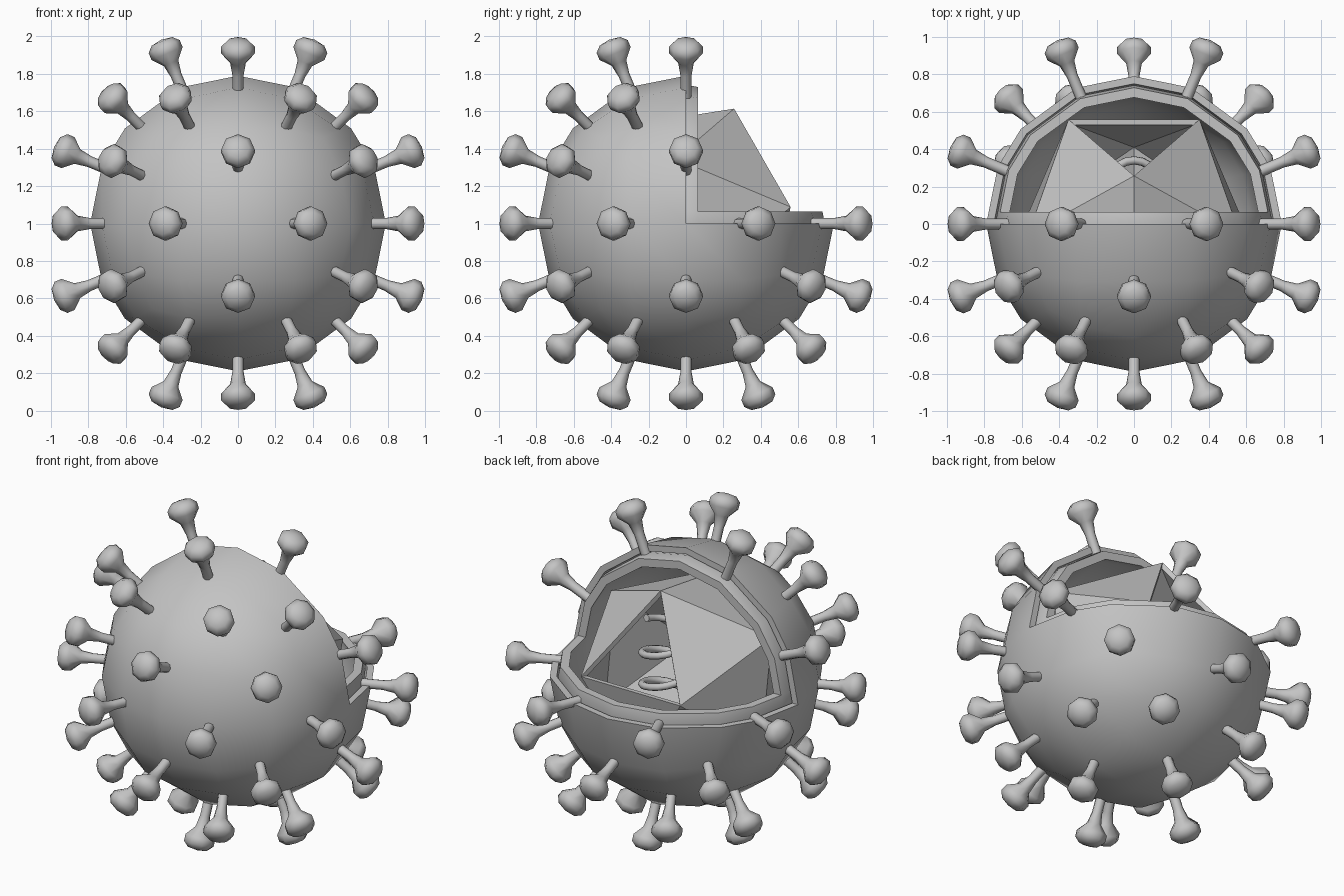
import bpy, bmesh, math
from itertools import permutations, product
from mathutils import Vector, Matrix

if "Cube" in bpy.data.objects:
    bpy.data.objects.remove(bpy.data.objects["Cube"])

CENTRE = Vector((0, 0, 1))

grey = bpy.data.materials.new("plain grey")
grey.use_nodes = True
colour = (0.55, 0.55, 0.55, 1)
grey.diffuse_color = colour
grey.node_tree.nodes["Principled BSDF"].inputs["Base Color"].default_value = colour


def add_object(name, data):
    obj = bpy.data.objects.new(name, data)
    bpy.context.collection.objects.link(obj)
    obj.location = CENTRE
    return obj


def finish(name, bm, smooth=None):
    bmesh.ops.recalc_face_normals(bm, faces=bm.faces)
    mesh = bpy.data.meshes.new(name)
    bm.to_mesh(mesh)
    bm.free()
    mesh.materials.append(grey)
    obj = add_object(name, mesh)
    if smooth:
        bpy.ops.object.select_all(action="DESELECT")
        obj.select_set(True)
        bpy.context.view_layer.objects.active = obj
        bpy.ops.object.shade_smooth_by_angle(angle=math.radians(smooth))
    return obj


def cube_ball(bm, radius):
    """Low-poly ball made from a cube with four by four quads a side."""
    ball = bmesh.new()
    bmesh.ops.create_cube(ball, size=2)
    bmesh.ops.subdivide_edges(ball, edges=ball.edges[:], cuts=3, use_grid_fill=True)
    for v in ball.verts:
        a = [abs(c) for c in v.co]
        big = a.index(max(a))
        p = v.co.copy()
        for i in range(3):
            if i != big:
                other = 3 - big - i
                p[i] *= 1 - 0.16 * (1 - a[other])
        v.co = p.normalized() * radius
    mesh = bpy.data.meshes.new("ball_temp")
    ball.to_mesh(mesh)
    ball.free()
    bm.from_mesh(mesh)
    bpy.data.meshes.remove(mesh)


def cut_shell(name, outer, inner, cut):
    """Hollow ball with the upper back quarter removed beyond the cut offset."""
    bm = bmesh.new()
    for radius in (outer, inner):
        cube_ball(bm, radius)
    for axis in ((0, 1, 0), (0, 0, 1)):
        bmesh.ops.bisect_plane(bm, geom=bm.verts[:] + bm.edges[:] + bm.faces[:],
                               dist=1e-5, plane_co=Vector(axis) * cut, plane_no=axis)
    gone = []
    for f in bm.faces:
        c = f.calc_center_median()
        if c.y > cut and c.z > cut:
            gone.append(f)
    bmesh.ops.delete(bm, geom=gone, context="FACES")
    rims = [e for e in bm.edges if e.is_boundary]
    bmesh.ops.bridge_loops(bm, edges=rims)
    return finish(name, bm, smooth=35)


cut_shell("outer_shell", 0.79, 0.75, 0.0)
cut_shell("inner_shell", 0.742, 0.69, 0.065)

# Twenty-sided core with one open face
bm = bmesh.new()
a, b = 0.35, 0.566
for s, t in product((-1, 1), repeat=2):
    for p in ((s * a, t * b, 0), (0, s * a, t * b), (t * b, 0, s * a)):
        bm.verts.new(p)
bmesh.ops.convex_hull(bm, input=bm.verts[:])
bmesh.ops.rotate(bm, verts=bm.verts, matrix=Matrix.Rotation(math.radians(9), 3, "X"))
opening = max(bm.faces, key=lambda f: f.calc_center_median().dot((0, 1, 0.5)))
bmesh.ops.delete(bm, geom=[opening], context="FACES")
core = finish("core_capsule", bm)
wall = core.modifiers.new("wall", "SOLIDIFY")
wall.thickness = 0.03
wall.offset = -1
wall.use_even_offset = True

# Coiled strand inside the core
curve = bpy.data.curves.new("coiled_strand", "CURVE")
curve.dimensions = "3D"
curve.bevel_depth = 0.022
curve.bevel_resolution = 2
curve.use_fill_caps = True
turns, steps = 4, 20
spline = curve.splines.new("POLY")
spline.points.add(turns * steps)
for i, point in enumerate(spline.points):
    angle = math.tau * i / steps
    height = -0.42 + 0.2 * i / steps
    point.co = (0.14 * math.cos(angle), 0.2 + 0.14 * math.sin(angle), height, 1)
spline.use_smooth = True
curve.materials.append(grey)
add_object("coiled_strand", curve)

# Surface spike: eight-sided stem with a mushroom head
profile = [(0.03, 0.72), (0.03, 0.86), (0.042, 0.93), (0.09, 0.985),
           (0.09, 1.025), (0.06, 1.055), (0, 1.065)]
bm = bmesh.new()
verts = [bm.verts.new((r, 0, h)) for r, h in profile]
edges = [bm.edges.new(pair) for pair in zip(verts, verts[1:])]
bmesh.ops.spin(bm, geom=verts + edges, cent=(0, 0, 0), axis=(0, 0, 1),
               angle=math.tau, steps=8, use_merge=True)
bmesh.ops.remove_doubles(bm, verts=bm.verts, dist=1e-4)
first_spike = finish("spike", bm, smooth=60)

# Spread the spikes evenly, leaving the open quarter bare
directions = set()
for base in ((0, 0.385, 0.923), (0.667, 0.667, 0.333)):
    for p in permutations(base):
        for signs in product((-1, 1), repeat=3):
            directions.add(tuple(c * s + 0.0 for c, s in zip(p, signs)))
directions = sorted(d for d in directions if not (d[1] > 0.01 and d[2] > 0.01))
for i, d in enumerate(directions):
    spike = first_spike if i == 0 else add_object("spike", first_spike.data)
    spike.rotation_euler = Vector(d).to_track_quat("Z", "Y").to_euler()
